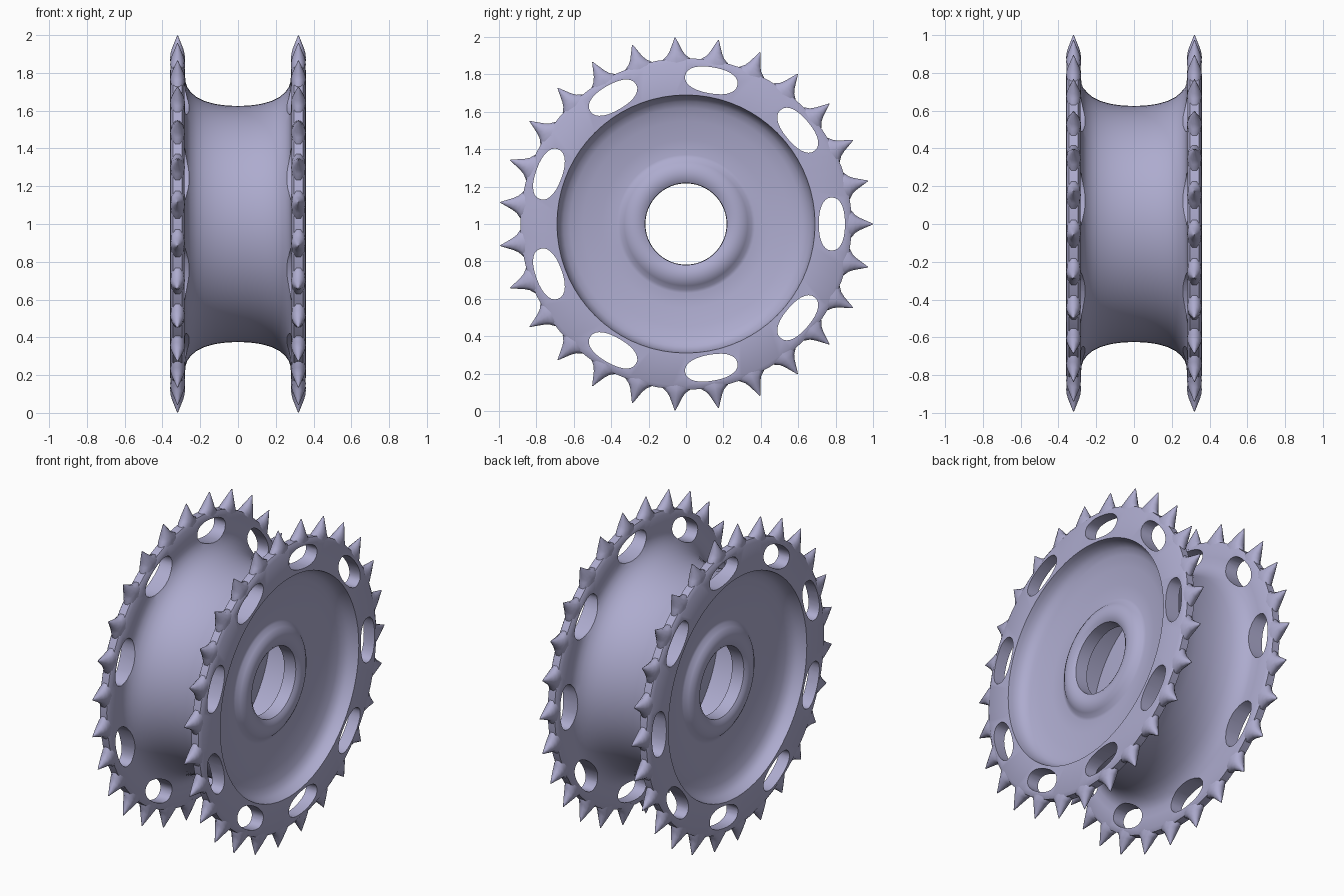
import bpy, bmesh
from math import sin, cos, tau, radians, copysign
from mathutils import Matrix, Vector

if "Cube" in bpy.data.objects:
    bpy.data.objects.remove(bpy.data.objects["Cube"])

HUB = Vector((0, 0, 1))
paint = bpy.data.materials.new("violet_grey")
paint.diffuse_color = (.42, .41, .62, 1)
paint.use_nodes = True
paint.node_tree.nodes["Principled BSDF"].inputs["Base Color"].default_value = paint.diffuse_color


def finish(obj, angle=35):
    bpy.ops.object.select_all(action='DESELECT')
    obj.select_set(True)
    bpy.context.view_layer.objects.active = obj
    bpy.ops.object.shade_smooth_by_angle(angle=radians(angle))


def mesh_object(name, bm):
    bmesh.ops.recalc_face_normals(bm, faces=bm.faces)
    me = bpy.data.meshes.new(name)
    bm.to_mesh(me)
    bm.free()
    me.materials.append(paint)
    obj = bpy.data.objects.new(name, me)
    obj.location = HUB
    bpy.context.collection.objects.link(obj)
    return obj


def skin(bm, rings, closed=False):
    n = len(rings[0])
    for k in range(len(rings) if closed else len(rings) - 1):
        a, b = rings[k], rings[(k + 1) % len(rings)]
        for i in range(n):
            j = (i + 1) % n
            bm.faces.new((a[i], a[j], b[j], b[i]))


def circle(r, n):
    return [(r * cos(tau * i / n), r * sin(tau * i / n)) for i in range(n)]


# Hollow wheel in one turned profile: concave drum flowing into the two
# side rings, dished sides and rounded hub lips
half = [(.06, .627), (.12, .635), (.18, .652), (.22, .672), (.25, .698), (.268, .724),
        (.277, .75), (.281, .79), (.283, .865), (.296, .886), (.344, .886), (.358, .865),
        (.36, .69), (.335, .685), (.305, .675), (.28, .655), (.262, .62),
        (.245, .55), (.23, .45), (.222, .37), (.226, .352), (.247, .33), (.262, .305),
        (.268, .275), (.264, .24), (.25, .219), (.17, .217), (.17, .26),
        (.18, .5), (.185, .585)]
profile = [(0, .625)] + half + [(-x, r) for x, r in reversed(half)]
bm = bmesh.new()
rings = [[bm.verts.new((x, c, s)) for c, s in circle(r, 72)] for x, r in profile]
skin(bm, rings, closed=True)
wheel = mesh_object("wheel", bm)


# Nine rounded slots cut through each ring
def slot(angle):
    pts = []
    for c, s in circle(1, 28):
        u = .78 + .07 * copysign(abs(c) ** .88, c)
        v = .142 * copysign(abs(s) ** .88, s)
        pts.append((u * cos(angle) - v * sin(angle), u * sin(angle) + v * cos(angle)))
    return pts


bm = bmesh.new()
for k in range(9):
    pts = slot(tau * k / 9)
    ends = [[bm.verts.new((x, u, v)) for u, v in pts] for x in (-.5, .5)]
    skin(bm, ends)
    bm.faces.new(ends[0])
    bm.faces.new(ends[1])
cutter = mesh_object("slot_cutter", bm)
cutter.hide_render = True
cut = wheel.modifiers.new("slots", 'BOOLEAN')
cut.operation = 'DIFFERENCE'
cut.solver = 'EXACT'
cut.object = cutter
bpy.context.view_layer.objects.active = wheel
bpy.ops.object.modifier_apply(modifier=cut.name)
bpy.data.objects.remove(cutter)
finish(wheel, 45)

# Spiked teeth with flared roots
for side, x in (("left", -.32), ("right", .32)):
    bm = bmesh.new()
    for k in range(27):
        turn = Matrix.Rotation(tau * k / 27, 3, 'X')
        rings = []
        for r, w, t in ((.86, .09, .038), (.885, .075, .039), (.905, .05, .037),
                        (.93, .034, .03), (.965, .018, .016), (1.0, .002, .002)):
            rings.append([bm.verts.new(Vector((x, 0, 0)) + turn @ Vector((t * c, r, w * s)))
                          for c, s in circle(1, 10)])
        skin(bm, rings)
        bm.faces.new(rings[0])
        bm.faces.new(rings[-1])
    finish(mesh_object(side + "_teeth", bm), 50)
